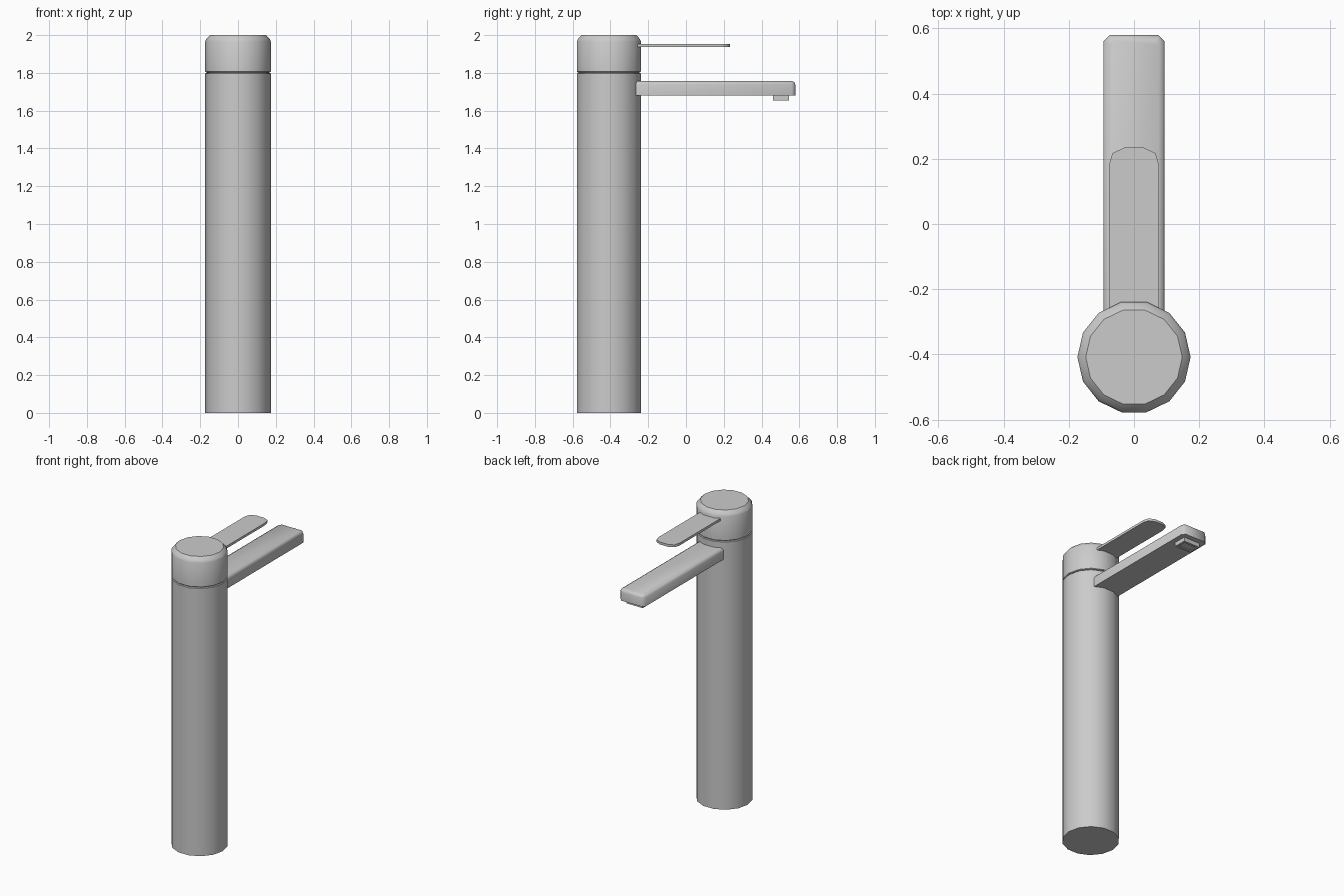
import bpy, bmesh, math

if "Cube" in bpy.data.objects:
    bpy.data.objects.remove(bpy.data.objects["Cube"])

CY = -0.408   # column axis
SIDES = 14


def finish(bm, name, angle=35):
    bmesh.ops.recalc_face_normals(bm, faces=bm.faces)
    me = bpy.data.meshes.new(name)
    bm.to_mesh(me)
    bm.free()
    ob = bpy.data.objects.new(name, me)
    bpy.context.collection.objects.link(ob)
    bpy.ops.object.select_all(action='DESELECT')
    ob.select_set(True)
    bpy.context.view_layer.objects.active = ob
    bpy.ops.object.shade_smooth_by_angle(angle=math.radians(angle))
    return ob


def loft(name, rings, angle=35):
    """Bridge equal-length rings of points and cap both ends."""
    bm = bmesh.new()
    loops = [[bm.verts.new(p) for p in ring] for ring in rings]
    n = len(loops[0])
    for a, b in zip(loops, loops[1:]):
        for i in range(n):
            j = (i + 1) % n
            bm.faces.new((a[i], a[j], b[j], b[i]))
    bm.faces.new(loops[0])
    bm.faces.new(loops[-1])
    return finish(bm, name, angle)


def turned(name, profile, angle=35):
    step = 2 * math.pi / SIDES
    return loft(name, [[(r * math.cos(i * step), CY + r * math.sin(i * step), z)
                        for i in range(SIDES)] for r, z in profile], angle)


def mirrored(half):
    return half + [(-x, y) for x, y in reversed(half)]


def at(outline, z):
    return [(x, y, z) for x, y in outline]


# Column body and the narrow neck that shows in the joint
turned("column", [(0.1735, 0), (0.1735, 1.796), (0.169, 1.8)])
turned("neck", [(0.164, 1.79), (0.164, 1.815)])

# Rotating cap with a chamfered top
turned("cap", [(0.169, 1.803), (0.1735, 1.807), (0.1735, 1.967),
               (0.167, 1.981), (0.148, 2.0)], 42)

# Spout: flat bar with softened upper edges and end corners
def spout_outline(d):
    return mirrored([(0.0935 - d, -0.31), (0.0935 - d, 0.56 - d * 0.6),
                     (0.075 - d * 0.4, 0.579 - d)])

loft("spout", [at(spout_outline(0), 1.68), at(spout_outline(0), 1.738),
               at(spout_outline(0.005), 1.75), at(spout_outline(0.018), 1.757)], 50)

# Aerator under the spout tip, with a shallow recess
def rect(w, y0, y1):
    return mirrored([(w, y0), (w, y1)])

loft("aerator", [at(rect(0.06, 0.46, 0.545), 1.69), at(rect(0.06, 0.46, 0.545), 1.653),
                 at(rect(0.045, 0.475, 0.53), 1.653), at(rect(0.045, 0.475, 0.53), 1.658)], 30)

# Thin lever handle with a rounded tip
lever = mirrored([(0.077, -0.31), (0.077, 0.18), (0.066, 0.217), (0.03, 0.234)])
loft("lever", [at(lever, 1.938), at(lever, 1.954)], 50)
